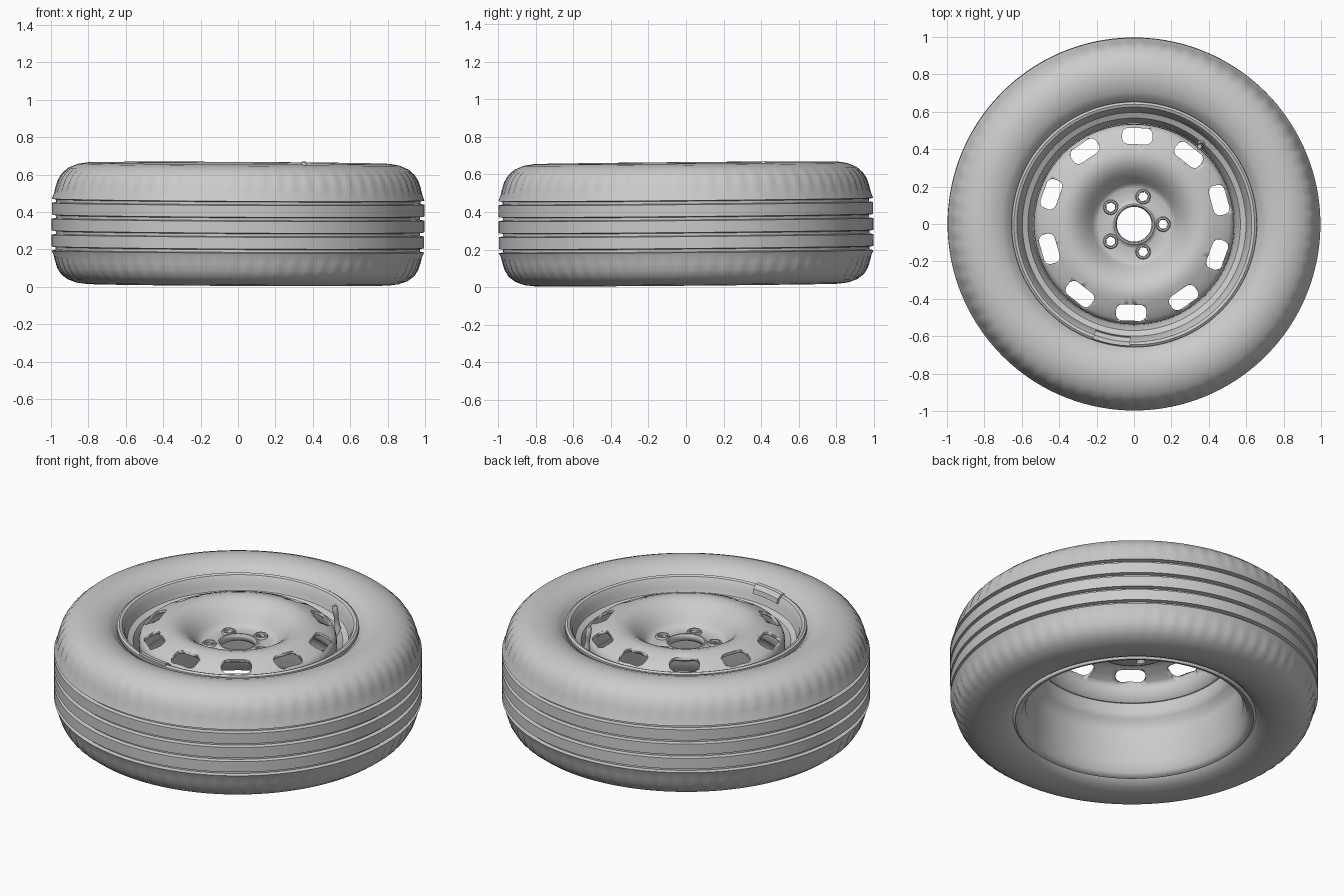
import bpy, bmesh, math
from mathutils import Matrix, Vector

if "Cube" in bpy.data.objects:
    bpy.data.objects.remove(bpy.data.objects["Cube"])

parts = []


def finish(name, bm, angle=35):
    me = bpy.data.meshes.new(name)
    bm.to_mesh(me)
    bm.free()
    ob = bpy.data.objects.new(name, me)
    bpy.context.collection.objects.link(ob)
    bpy.ops.object.select_all(action='DESELECT')
    ob.select_set(True)
    bpy.context.view_layer.objects.active = ob
    bpy.ops.object.shade_smooth_by_angle(angle=math.radians(angle))
    parts.append(ob)
    return ob


def lathe(bm, prof, n, centre=(0, 0), closed=False, arc=None):
    """Revolve (r, z) points around z; arc=(start, end) in degrees makes a partial sweep."""
    a0, a1 = arc or (0, 360)
    m = n + 1 if arc else n
    rings = []
    for r, z in prof:
        angs = [math.radians(a0 + (a1 - a0) * j / n) for j in range(m)]
        rings.append([bm.verts.new((centre[0] + r * math.cos(a), centre[1] + r * math.sin(a), z)) for a in angs])
    count = len(prof) if closed else len(prof) - 1
    for i in range(count):
        p, q = rings[i], rings[(i + 1) % len(prof)]
        for j in range(n):
            k = (j + 1) % m
            bm.faces.new((p[j], p[k], q[k], q[j]))
    if arc and closed:
        bm.faces.new([r[0] for r in rings])
        bm.faces.new([r[-1] for r in reversed(rings)])
    return rings


def prism(bm, pts, z0, z1):
    """Upright solid from a flat outline."""
    lo = [bm.verts.new((x, y, z0)) for x, y in pts]
    hi = [bm.verts.new((x, y, z1)) for x, y in pts]
    bm.faces.new(lo[::-1])
    bm.faces.new(hi)
    for i in range(len(pts)):
        k = (i + 1) % len(pts)
        bm.faces.new((lo[i], lo[k], hi[k], hi[i]))


def polar(r, deg):
    a = math.radians(deg)
    return r * math.cos(a), r * math.sin(a)


# tyre: sidewalls, rounded shoulders and four tread grooves
lower = [(.635, .09), (.655, .06), (.675, .04), (.71, .024), (.76, .013), (.81, .012), (.86, .018),
         (.91, .036), (.945, .063), (.965, .095), (.978, .135), (.985, .165)]
upper = [(.985, .495), (.977, .53), (.964, .57), (.943, .603), (.91, .632), (.86, .653),
         (.81, .661), (.76, .656), (.71, .64), (.68, .62), (.66, .595), (.635, .57)]
grooves = []
for z in (.20, .285, .37, .455):
    grooves += [(.996, z - .011), (.974, z - .007), (.974, z + .007), (.996, z + .011)]
bm = bmesh.new()
rings = lathe(bm, lower + grooves + upper, 288)
# short cross cuts in both shoulders
first_upper = len(lower) + len(grooves)
for i in (8, 9, 10, first_upper + 1, first_upper + 2, first_upper + 3):
    for j in range(0, 288, 4):
        v = rings[i][j].co
        v.x *= .994
        v.y *= .994
finish("tyre", bm)

# rim barrel with flanges, seen surface listed from top to bottom
bm = bmesh.new()
lathe(bm, [(.658, .60), (.655, .618), (.643, .626), (.628, .62), (.615, .60), (.607, .565), (.598, .54),
           (.568, .525), (.55, .49), (.538, .44), (.538, .39), (.55, .365), (.575, .34), (.583, .30),
           (.588, .12), (.60, .095), (.612, .06), (.628, .046), (.645, .042), (.658, .055)], 128)
rim = finish("rim_barrel", bm)
mod = rim.modifiers.new("thickness", 'SOLIDIFY')
mod.thickness = .012
mod.offset = -1

# wheel disc: skirt, domed ring, bowl, hub face and centre lip
bm = bmesh.new()
lathe(bm, [(.537, .45), (.535, .54), (.528, .562), (.512, .578), (.47, .598), (.43, .616), (.39, .629),
           (.355, .63), (.32, .62), (.285, .598), (.25, .563), (.225, .53), (.21, .512), (.195, .505),
           (.13, .503), (.117, .507), (.108, .518), (.10, .518), (.094, .508), (.093, .48)], 128)
disc = finish("wheel_disc", bm)
mod = disc.modifiers.new("thickness", 'SOLIDIFY')
mod.thickness = .016
mod.offset = -1

# cutters: ten rounded vent slots and five bolt holes
bm = bmesh.new()
for k in range(10):
    deg = 88 + 36 * k
    rot = Matrix.Rotation(math.radians(deg), 2)
    pts = []
    for sx, sy, start in ((1, 1, 0), (-1, 1, 90), (-1, -1, 180), (1, -1, 270)):
        for s in range(6):
            dx, dy = polar(.033, start + 18 * s)
            pts.append(rot @ Vector((.472 + sx * .010 + dx, sy * .048 + dy)))
    prism(bm, pts, .48, .70)
for k in range(5):
    cx, cy = polar(.155, 72 * k)
    prism(bm, [(cx + polar(.026, 60 * s + 72 * k)[0], cy + polar(.026, 60 * s + 72 * k)[1])
               for s in range(6)], .44, .56)
cutter = finish("hole_cutter", bm)
cutter.hide_render = True
cutter.hide_viewport = False
cutter.display_type = 'WIRE'
mod = disc.modifiers.new("holes", 'BOOLEAN')
mod.operation = 'DIFFERENCE'
mod.solver = 'EXACT'
mod.object = cutter

# raised collars around the bolt holes
bm = bmesh.new()
for k in range(5):
    lathe(bm, [(.042, .50), (.036, .516), (.028, .516), (.026, .495)], 24, polar(.155, 72 * k), True)
finish("bolt_collars", bm)

# valve stem leaning slightly towards the hub
bm = bmesh.new()
lathe(bm, [(.001, -.02), (.024, -.02), (.022, .03), (.015, .06), (.012, .12), (.015, .125),
           (.015, .18), (.012, .186), (.001, .186)], 20)
lean = Matrix.Translation((*polar(.565, 50), .482)) @ Matrix.Rotation(math.radians(50), 4, 'Z') \
    @ Matrix.Rotation(math.radians(-7), 4, 'Y')
bm.transform(lean)
finish("valve_stem", bm)

# clip-on balance weight on the upper flange
bm = bmesh.new()
lathe(bm, [(.60, .585), (.625, .585), (.652, .615), (.65, .634), (.628, .632), (.605, .612)],
      12, closed=True, arc=(-110, -92))
bmesh.ops.recalc_face_normals(bm, faces=bm.faces)
finish("balance_weight", bm)

# the whole wheel rests with a very slight tilt
mid = Vector((0, 0, .335))
tilt = Matrix.Translation(mid) @ Matrix.Rotation(math.radians(.5), 4, 'X') \
    @ Matrix.Rotation(math.radians(.3), 4, 'Y') @ Matrix.Translation(-mid)
for ob in parts:
    ob.matrix_world = tilt @ ob.matrix_world
